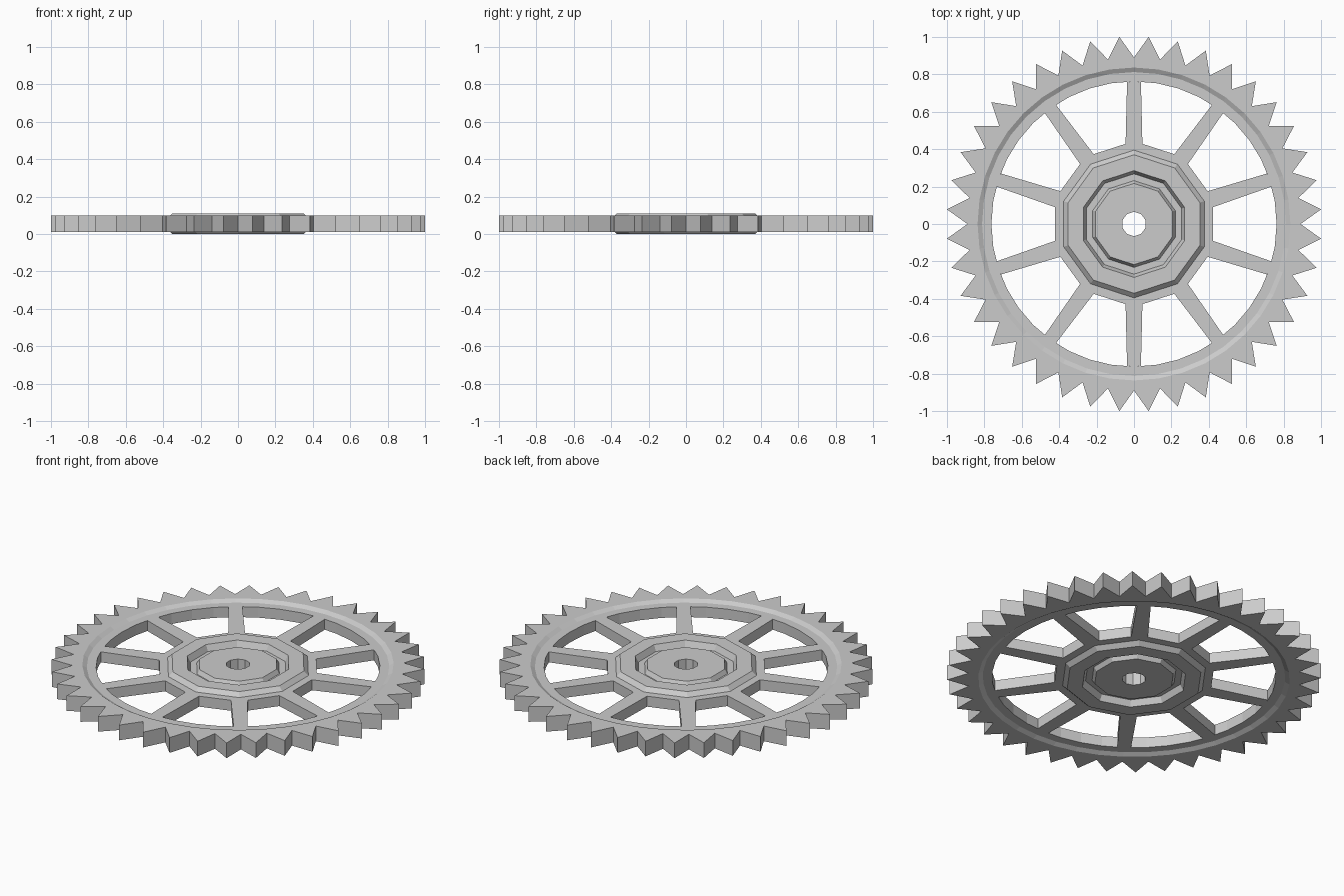
import bpy
from math import pi, cos, sin, radians

if "Cube" in bpy.data.objects:
    bpy.data.objects.remove(bpy.data.objects["Cube"])

MID = 0.055      # mid-plane height
WEB = 0.031      # half thickness of spokes and web
RIM = 0.045      # half thickness of toothed rim
HUB = 0.055      # half thickness of hub collar


def make(name, verts, faces):
    me = bpy.data.meshes.new(name)
    me.from_pydata(verts, [], faces)
    ob = bpy.data.objects.new(name, me)
    bpy.context.collection.objects.link(ob)
    return ob


def lathe(name, top, sides, radius=lambda r, i: r):
    """Closed ring: top profile (r, half height) from outside in, mirrored below."""
    prof = top + [(r, -h) for r, h in reversed(top)]
    n = len(prof)
    verts, faces = [], []
    for i in range(sides):
        a = pi / 2 + 2 * pi * i / sides
        for r, h in prof:
            q = radius(r, i)
            verts.append((q * cos(a), q * sin(a), MID + h))
    for i in range(sides):
        k = (i + 1) % sides
        for j in range(n):
            m = (j + 1) % n
            faces.append((i * n + j, i * n + m, k * n + m, k * n + j))
    # profile runs outside-in over the top, so flip to face outward
    return make(name, verts, [f[::-1] for f in faces])


# toothed rim: 40 triangular teeth, 40-sided inner rings
ROOT, TIP = 0.89, 1.003


def rim_radius(r, i):
    if r == ROOT:
        return TIP if i % 2 else ROOT
    return r * cos(radians(4.5)) if i % 2 else r


lathe("toothed_rim", [(ROOT, RIM), (0.836, RIM), (0.812, WEB), (0.762, WEB)],
      80, rim_radius)

# ten-sided hub with raised collar, groove and centre boss
lathe("hub", [(0.443, WEB), (0.395, WEB), (0.37, HUB), (0.285, HUB),
              (0.268, 0.02), (0.232, 0.02), (0.217, RIM), (0.065, RIM)], 10)

# tapered spokes meeting the hub corners
outline = [(0.428, -0.045), (0.759, -0.037), (0.762, 0), (0.759, 0.037),
           (0.428, 0.045), (0.443, 0)]
n = len(outline)
for s in range(10):
    a = pi / 2 + s * pi / 5
    verts = [(x * cos(a) - y * sin(a), x * sin(a) + y * cos(a), MID + h)
             for h in (-WEB, WEB) for x, y in outline]
    faces = [(5, 4, 3, 2), (5, 2, 1, 0), (8, 9, 10, 11), (6, 7, 8, 11)]
    faces += [(i, (i + 1) % n, (i + 1) % n + n, i + n) for i in range(n)]
    make(f"spoke_{s + 1}", verts, faces)
